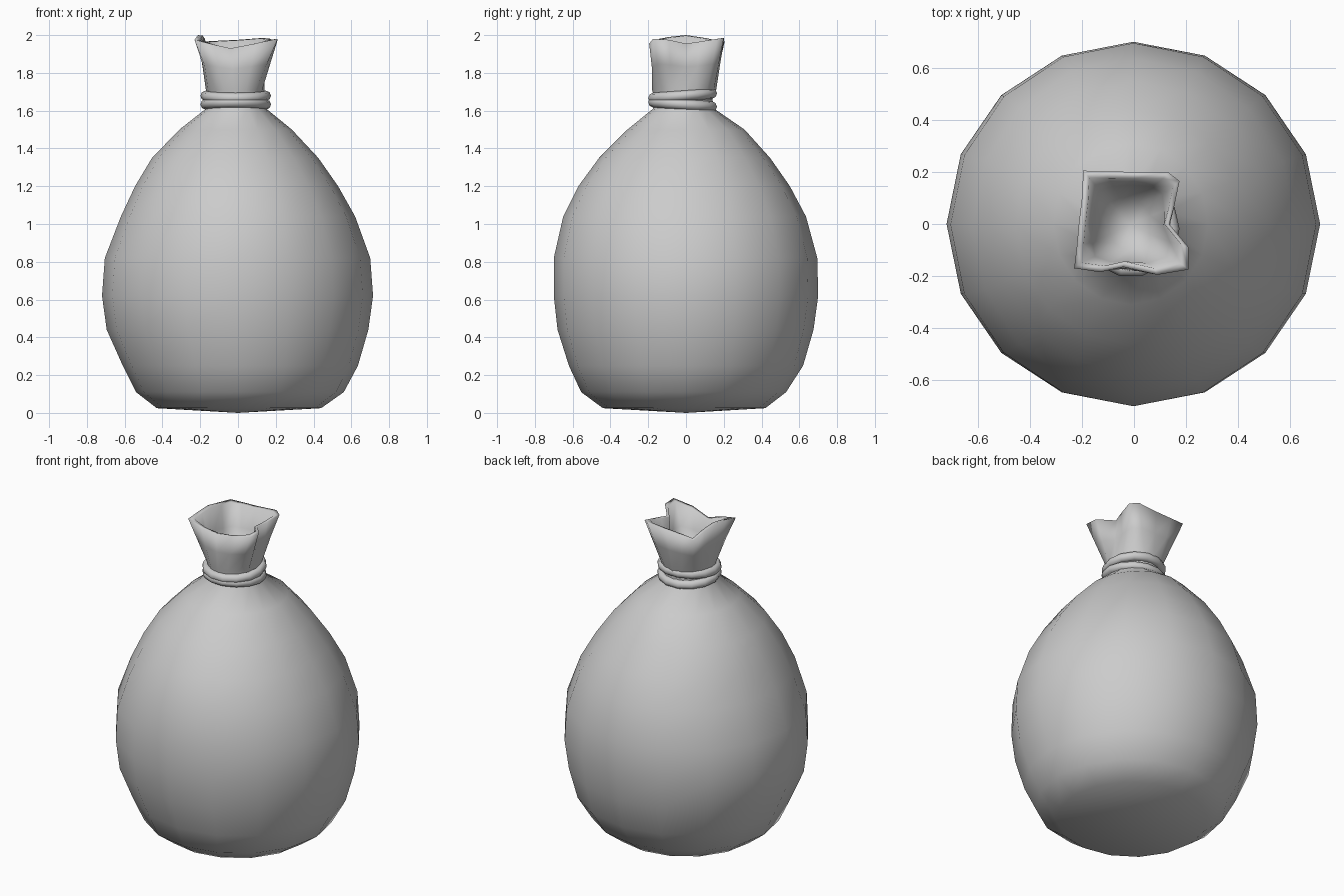
import bpy, bmesh, math
from mathutils import Vector

if "Cube" in bpy.data.objects:
    bpy.data.objects.remove(bpy.data.objects["Cube"])

N = 16

# Sack rings: z, x min, x max, y min, y max
PROFILE = [
    (0.025, -0.43, 0.44, -0.44, 0.42),
    (0.11, -0.54, 0.56, -0.555, 0.53),
    (0.25, -0.61, 0.635, -0.62, 0.62),
    (0.44, -0.695, 0.69, -0.68, 0.675),
    (0.62, -0.72, 0.715, -0.70, 0.70),
    (0.82, -0.705, 0.70, -0.70, 0.695),
    (1.04, -0.62, 0.62, -0.65, 0.635),
    (1.20, -0.545, 0.53, -0.57, 0.55),
    (1.35, -0.455, 0.425, -0.46, 0.445),
    (1.50, -0.31, 0.285, -0.31, 0.31),
    (1.61, -0.17, 0.15, -0.175, 0.15),
    (1.66, -0.16, 0.14, -0.165, 0.14),
    (1.71, -0.17, 0.14, -0.18, 0.16),
]
# Squared, crumpled mouth, counter-clockwise from the right side
RIM = [
    (0.135, 0.0, 1.955), (0.155, 0.07, 1.965), (0.175, 0.165, 1.98), (0.13, 0.20, 1.985),
    (0.0, 0.20, 1.975), (-0.11, 0.202, 1.97), (-0.195, 0.205, 1.965), (-0.20, 0.10, 1.985),
    (-0.212, 0.0, 2.0), (-0.22, -0.09, 1.99), (-0.23, -0.17, 1.975), (-0.13, -0.185, 1.95),
    (-0.04, -0.165, 1.93), (0.09, -0.195, 1.955), (0.21, -0.175, 1.98), (0.21, -0.09, 1.975),
]


def ellipse(z, x0, x1, y0, y1):
    return [Vector(((x0 + x1) / 2 + (x1 - x0) / 2 * math.cos(math.tau * k / N),
                    (y0 + y1) / 2 + (y1 - y0) / 2 * math.sin(math.tau * k / N), z))
            for k in range(N)]


def finish(bm, name):
    bmesh.ops.recalc_face_normals(bm, faces=bm.faces[:])
    for f in bm.faces:
        f.smooth = True
    me = bpy.data.meshes.new(name)
    bm.to_mesh(me)
    bm.free()
    ob = bpy.data.objects.new(name, me)
    bpy.context.collection.objects.link(ob)
    return ob


def bridge(bm, a, b):
    n = len(a)
    for k in range(n):
        bm.faces.new((a[k], a[(k + 1) % n], b[(k + 1) % n], b[k]))


# Sack: body, neck, open mouth and inner funnel in one skin
rim = [Vector(p) for p in RIM]
centre = Vector((-0.015, 0.0, 0.0))


def inset(p, s, dz):
    return Vector((centre.x + (p.x - centre.x) * s, p.y * s, p.z + dz))


rings = [ellipse(*r) for r in PROFILE]
mid = [a.lerp(b, 0.5) for a, b in zip(rings[-1], rim)]
rings += [mid, rim,
          [inset(p, 0.87, -0.003) for p in rim],
          [inset(p, 0.83, 0.0) for p in mid],
          ellipse(1.74, -0.10, 0.07, -0.10, 0.09)]
bm = bmesh.new()
loops = [[bm.verts.new(p) for p in ring] for ring in rings]
for a, b in zip(loops, loops[1:]):
    bridge(bm, a, b)
for loop, point in ((loops[0], (0, 0, 0)), (loops[-1], (-0.015, 0, 1.70))):
    tip = bm.verts.new(point)
    for k in range(N):
        bm.faces.new((loop[k], loop[(k + 1) % N], tip))
finish(bm, "sack")


# Rope: two tilted loops that meet at the front and part at the back
def rope(name, z, slope, major=0.16, minor=0.027, n=14, m=8):
    bm = bmesh.new()
    loops = []
    for i in range(n):
        a = math.tau * i / n
        loop = []
        for j in range(m):
            b = math.tau * j / m
            r = major + minor * math.cos(b)
            y = r * math.sin(a)
            loop.append(bm.verts.new((-0.012 + r * math.cos(a), -0.018 + y,
                                      z + slope * y + minor * math.sin(b))))
        loops.append(loop)
    for i in range(n):
        bridge(bm, loops[i], loops[(i + 1) % n])
    return finish(bm, name)


rope("rope_upper", 1.679, 0.07)
rope("rope_lower", 1.633, -0.07)
